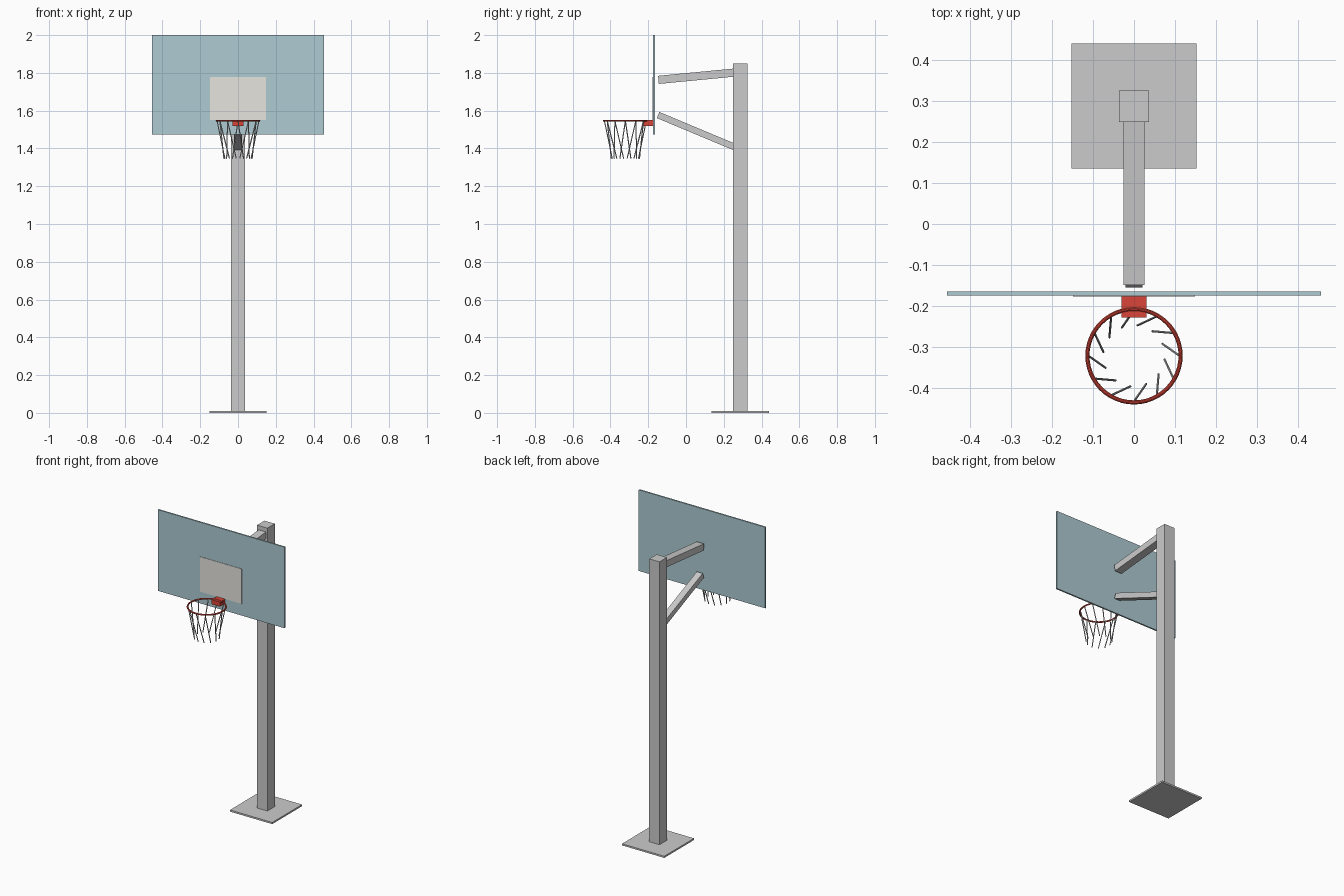
import bpy
from math import radians, cos, sin
from mathutils import Vector

if "Cube" in bpy.data.objects:
    bpy.data.objects.remove(bpy.data.objects["Cube"])


def material(name, color):
    m = bpy.data.materials.new(name)
    m.diffuse_color = color
    m.use_nodes = True
    m.node_tree.nodes["Principled BSDF"].inputs["Base Color"].default_value = m.diffuse_color
    return m


GLASS = material("pale_blue", (0.42, 0.60, 0.65, 1))
WHITE = material("off_white", (0.80, 0.78, 0.74, 1))
RED = material("red", (0.70, 0.06, 0.04, 1))


def finish(name, mat):
    obj = bpy.context.object
    obj.name = name
    if mat:
        obj.data.materials.append(mat)
    return obj


def box(name, lo, hi, mat=None):
    lo, hi = Vector(lo), Vector(hi)
    bpy.ops.mesh.primitive_cube_add(size=1, location=(lo + hi) / 2)
    obj = finish(name, mat)
    obj.scale = hi - lo
    return obj


def arm(name, start, end, width, thick):
    # square bar running between two points in the x = 0 plane
    a, b = Vector(start), Vector(end)
    bpy.ops.mesh.primitive_cube_add(size=1, location=(a + b) / 2)
    obj = finish(name, None)
    d = b - a
    obj.rotation_euler = (Vector((d.y, d.z)).angle_signed(Vector((1, 0))), 0, 0)
    obj.scale = (width, d.length, thick)
    return obj


# Base and post
box("base_plate", (-0.152, 0.135, 0), (0.152, 0.44, 0.011))
box("post", (-0.037, 0.249, 0.011), (0.037, 0.325, 1.85))

# Support arms
arm("upper_arm", (0, -0.146, 1.763), (0, 0.26, 1.802), 0.052, 0.043)
arm("lower_arm", (0, -0.148, 1.577), (0, 0.258, 1.407), 0.042, 0.035)

# Backboard and target panel
box("backboard", (-0.455, -0.174, 1.473), (0.455, -0.164, 2.0), GLASS)
box("target_panel", (-0.149, -0.1765, 1.55), (0.149, -0.174, 1.777), WHITE)

# Rim and its bracket
CY, RIM_Z, RIM_R = -0.321, 1.547, 0.1135
box("rim_bracket", (-0.03, -0.228, 1.52), (0.03, -0.174, 1.55), RED)
bpy.ops.mesh.primitive_torus_add(location=(0, CY, RIM_Z), major_radius=RIM_R,
                                 minor_radius=0.005, major_segments=48, minor_segments=10)
finish("rim", RED)
bpy.ops.object.shade_smooth_by_angle()

# Net: twelve slanted cords narrowing downward
for i in range(12):
    t0, t1 = radians(30 * i), radians(30 * i + 23)
    top = Vector((0.111 * cos(t0), CY + 0.111 * sin(t0), RIM_Z))
    low = Vector((0.075 * cos(t1), CY + 0.075 * sin(t1), 1.346))
    d = low - top
    bpy.ops.mesh.primitive_cylinder_add(vertices=6, radius=0.003, depth=d.length,
                                        location=(top + low) / 2,
                                        rotation=d.to_track_quat('Z', 'Y').to_euler())
    finish(f"net_cord_{i + 1}", None)
